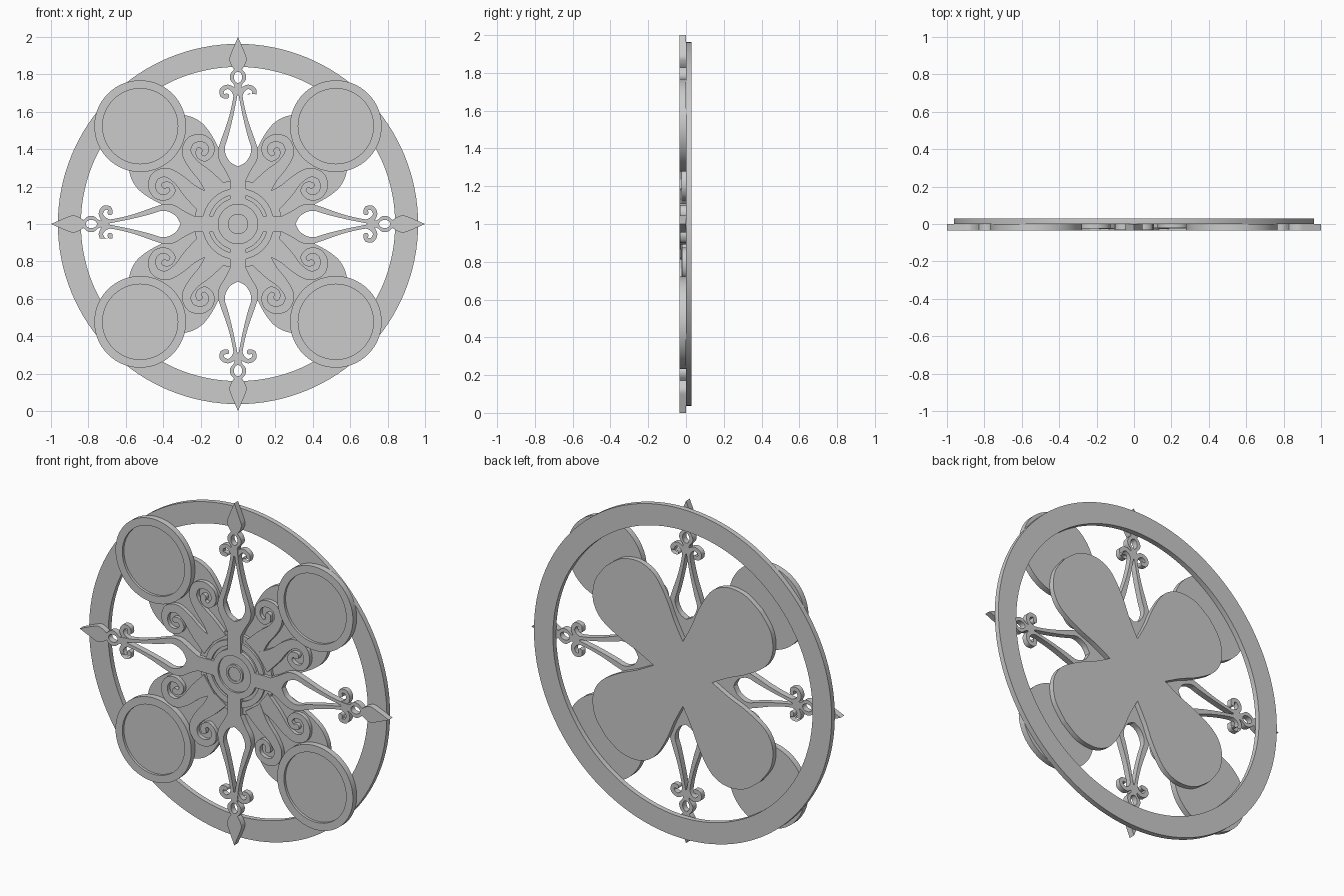
import bpy, math
from mathutils import Vector

if "Cube" in bpy.data.objects:
    bpy.data.objects.remove(bpy.data.objects["Cube"])


def smooth(pts, closed=False, n=6):
    """Catmull-Rom interpolation; points may carry extra values such as width."""
    p = [Vector(q) for q in pts]
    m, out = len(p), []
    for i in range(m if closed else m - 1):
        if closed:
            a, b, c, d = (p[(i + k) % m] for k in (-1, 0, 1, 2))
        else:
            a, b, c, d = (p[min(max(i + k, 0), m - 1)] for k in (-1, 0, 1, 2))
        for s in range(n):
            t = s / n
            out.append(0.5 * (2 * b + (c - a) * t + (2 * a - 5 * b + 4 * c - d) * t * t
                              + (3 * b - a - 3 * c + d) * t ** 3))
    if not closed:
        out.append(p[-1])
    return out


def circle(r, cx=0, cz=0, n=96, rz=None):
    return [(cx + r * math.cos(2 * math.pi * i / n),
             cz + (rz or r) * math.sin(2 * math.pi * i / n)) for i in range(n)]


def mirror_half(half):
    """(height, half width) list to a closed outline about the vertical axis."""
    right = [(w, r) for r, w in half]
    return right + [(-x, z) for x, z in reversed(right) if abs(x) > 1e-4]


def band(pts):
    """Outline of a tapering ribbon; points are (x, z, width)."""
    c = smooth(pts)
    left, right = [], []
    for i, p in enumerate(c):
        d = c[min(i + 1, len(c) - 1)] - c[max(i - 1, 0)]
        nrm = Vector((-d[1], d[0])).normalized() * p[2] / 2
        left.append((p[0] + nrm.x, p[1] + nrm.y))
        right.append((p[0] - nrm.x, p[1] - nrm.y))
    # rounded end
    e, d = c[-1], (c[-1] - c[-2])
    a0 = math.atan2(d[1], d[0])
    cap = [(e[0] + e[2] / 2 * math.cos(a0 + math.pi / 2 - math.pi * k / 8),
            e[1] + e[2] / 2 * math.sin(a0 + math.pi / 2 - math.pi * k / 8)) for k in range(1, 8)]
    return left + cap + right[::-1]


def plate(name, loops, front, back, turn=0):
    """Flat outlines (with holes) in the xz plane, given thickness along y."""
    cu = bpy.data.curves.new(name, 'CURVE')
    cu.dimensions, cu.fill_mode = '2D', 'BOTH'
    cu.extrude = (back - front) / 2
    c, s = math.cos(turn), math.sin(turn)
    for loop in loops:
        sp = cu.splines.new('POLY')
        sp.points.add(len(loop) - 1)
        for pt, q in zip(sp.points, loop):
            pt.co = (q[0] * c - q[1] * s, q[0] * s + q[1] * c, 0, 1)
        sp.use_cyclic_u = True
    ob = bpy.data.objects.new(name, cu)
    bpy.context.collection.objects.link(ob)
    ob.location = (0, (front + back) / 2, 1)
    ob.rotation_euler = (math.pi / 2, 0, 0)
    bpy.ops.object.select_all(action='DESELECT')
    ob.select_set(True)
    bpy.context.view_layer.objects.active = ob
    bpy.ops.object.convert(target='MESH')
    bpy.ops.object.shade_smooth_by_angle(angle=math.radians(30))


FRONT = -0.035

# Outer ring
plate("outer_ring", [circle(0.963, n=128), circle(0.84, n=128)], 0, 0.03)

# Four-lobed backing, drawn lobe by lobe
lobe = [(.134, .134), (.25, .17), (.354, .212), (.47, .243), (.55, .24), (.625, .2), (.685, .115), (.705, 0)]
half = smooth(lobe)
outline = []
for k in range(4):
    a = math.pi / 4 + k * math.pi / 2
    pts = [(u, -v) for u, v in half] + [(u, v) for u, v in half[-2:0:-1]]
    outline += [(u * math.cos(a) - v * math.sin(a), u * math.sin(a) + v * math.cos(a)) for u, v in pts]
plate("petal_backing", [outline], 0, 0.03)

# Spoke outlines: spear with an open slot, an eyelet and a pointed head
spear = [(.12, .042), (.235, .042)] + [tuple(p) for p in smooth(
    [(.24, .045), (.28, .065), (.34, .1), (.39, .107), (.45, .09), (.55, .055), (.65, .03), (.74, .019)])]
spear += [tuple(p) for p in smooth([(.75, .025), (.768, .04), (.786, .044), (.806, .038), (.828, .02)])]
spear += [tuple(p) for p in smooth([(.832, .025), (.855, .039), (.885, .046), (.93, .03), (1, 0)])]
slot = mirror_half(smooth([(.308, 0), (.33, .04), (.37, .065), (.41, .07), (.47, .052), (.58, .025), (.69, .003)]))
eyelet = circle(.022, 0, .784, 24, .03)
hook = band([(.01, .69, .03), (.026, .718, .026), (.055, .733, .024), (.085, .717, .025),
             (.084, .687, .022), (.06, .684, .026)])
mirrored_hook = [(-x, z) for x, z in hook]

# Large scrolls, a mirrored pair per petal
scroll = band([(.11, .17, .12), (.17, .25, .085), (.24, .32, .06), (.275, .385, .05), (.255, .443, .045),
               (.2, .46, .04), (.152, .435, .034), (.143, .385, .032), (.175, .35, .03),
               (.208, .365, .03), (.208, .392, .036)])
mirrored_scroll = [(z, x) for x, z in scroll]

for k in range(4):
    t = k * math.pi / 2
    plate("spoke", [spear_loop for spear_loop in (mirror_half(spear), slot, eyelet)], FRONT, 0, t)
    plate("spoke_hook", [hook], FRONT + .004, 0, t)
    plate("spoke_hook", [mirrored_hook], FRONT + .004, 0, t)
    plate("scroll", [scroll], -.022, 0, t)
    plate("scroll", [mirrored_scroll], -.024, 0, t)
    # Round medallion with a raised rim
    plate("medallion_rim", [circle(.245, .523, .523), circle(.201, .523, .523)], FRONT, 0, t)
    plate("medallion_disc", [circle(.201, .523, .523)], -.02, 0, t)

# Stepped hub
plate("hub_plate", [circle(.235)], -.016, 0)
plate("hub_collar", [circle(.192), circle(.158)], -.028, 0)
plate("hub_rim", [circle(.14), circle(.105)], FRONT, 0)
plate("hub_floor", [circle(.106)], -.024, 0)
plate("hub_boss_rim", [circle(.054, n=48), circle(.04, n=48)], FRONT, 0)
plate("hub_boss", [circle(.041, n=48)], -.029, 0)
